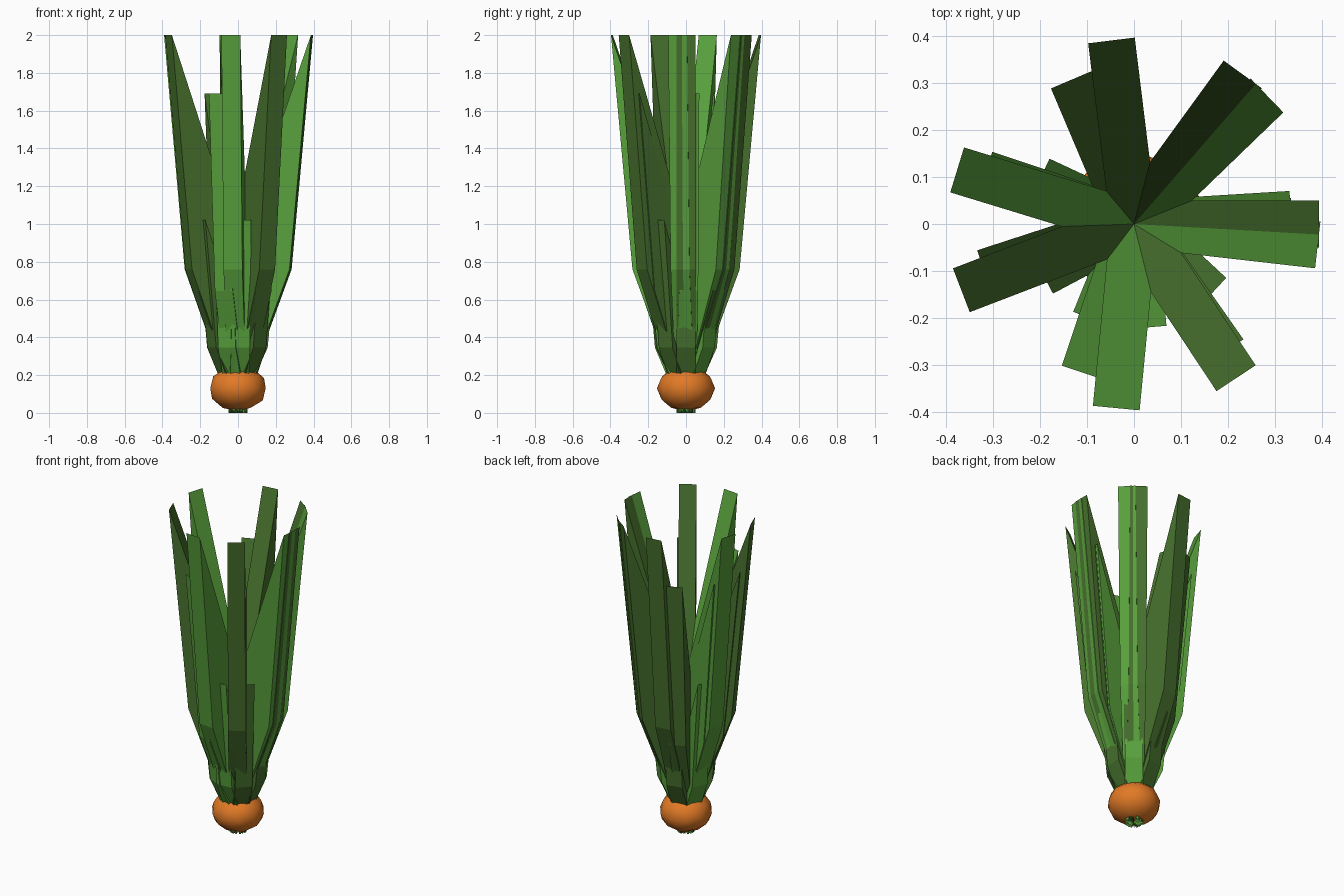
import bpy, bmesh, math

if "Cube" in bpy.data.objects:
    bpy.data.objects.remove(bpy.data.objects["Cube"])


def srgb(r, g, b):
    def lin(c):
        c /= 255
        return c / 12.92 if c <= 0.04045 else ((c + 0.055) / 1.055) ** 2.4
    return (lin(r), lin(g), lin(b), 1.0)


def material(name, rgb):
    m = bpy.data.materials.new(name)
    m.diffuse_color = srgb(*rgb)
    m.use_nodes = True
    m.node_tree.nodes["Principled BSDF"].inputs["Base Color"].default_value = m.diffuse_color
    return m


LIGHT = material("light_green", (88, 160, 60))
DARK = material("dark_green", (70, 112, 45))
ORANGE = material("orange", (226, 122, 38))


def leaf(name, profile, angle, mat, half=0.05):
    """Wedge-shaped leaf: (radius, height) profile given a width, turned about z."""
    a = math.radians(angle)
    bm = bmesh.new()
    sides = []
    for w in (-half, half):
        sides.append([bm.verts.new((r * math.cos(a) - w * math.sin(a),
                                    r * math.sin(a) + w * math.cos(a), z))
                      for r, z in profile])
    n = len(profile)
    for i in range(n):
        j = (i + 1) % n
        bm.faces.new((sides[0][i], sides[0][j], sides[1][j], sides[1][i]))
    # side walls, split from knee to inner point
    for s in sides:
        bm.faces.new((s[0], s[1], s[3]))
        bm.faces.new((s[1], s[2], s[3]))
    bmesh.ops.recalc_face_normals(bm, faces=bm.faces)
    me = bpy.data.meshes.new(name)
    bm.to_mesh(me)
    bm.free()
    me.materials.append(mat)
    ob = bpy.data.objects.new(name, me)
    bpy.context.collection.objects.link(ob)


# Profiles: base, outer knee, tip, inner point on the axis
TALL = [(0, 0), (0.28, 0.76), (0.394, 2.0), (0, 0.86)]
MIDDLE = [(0, 0), (0.237, 0.645), (0.335, 1.69), (0, 0.73)]
SHORT = [(0, 0), (0.157, 0.345), (0.222, 1.02), (0, 0.44)]

# Leaf rings: angle in degrees and colour
rings = {
    "tall_leaf": (TALL, [(-6.5, LIGHT), (0, DARK), (44, LIGHT), (54, DARK), (97, DARK),
                         (163, LIGHT), (201, DARK), (264.5, LIGHT), (303.5, DARK)]),
    "middle_leaf": (MIDDLE, [(3.5, LIGHT), (1, DARK), (48, DARK), (113, DARK), (161.5, LIGHT),
                             (198, DARK), (251.5, LIGHT), (305, DARK)]),
    "short_leaf": (SHORT, [(0, DARK), (50, LIGHT), (100, DARK), (155, LIGHT), (208, DARK),
                           (248, LIGHT), (275, LIGHT), (317, DARK)]),
}
for name, (profile, leaves) in rings.items():
    for k, (angle, mat) in enumerate(leaves):
        leaf(f"{name}_{k + 1}", profile, angle, mat)

# Squashed bulb at the foot
bpy.ops.mesh.primitive_ico_sphere_add(subdivisions=2, radius=1, location=(0, 0, 0.13))
bulb = bpy.context.object
bulb.name = "bulb"
bulb.scale = (0.154, 0.154, 0.122)
bpy.ops.object.transform_apply(location=False, rotation=False, scale=True)
bulb.data.materials.append(ORANGE)
bpy.ops.object.shade_smooth()
